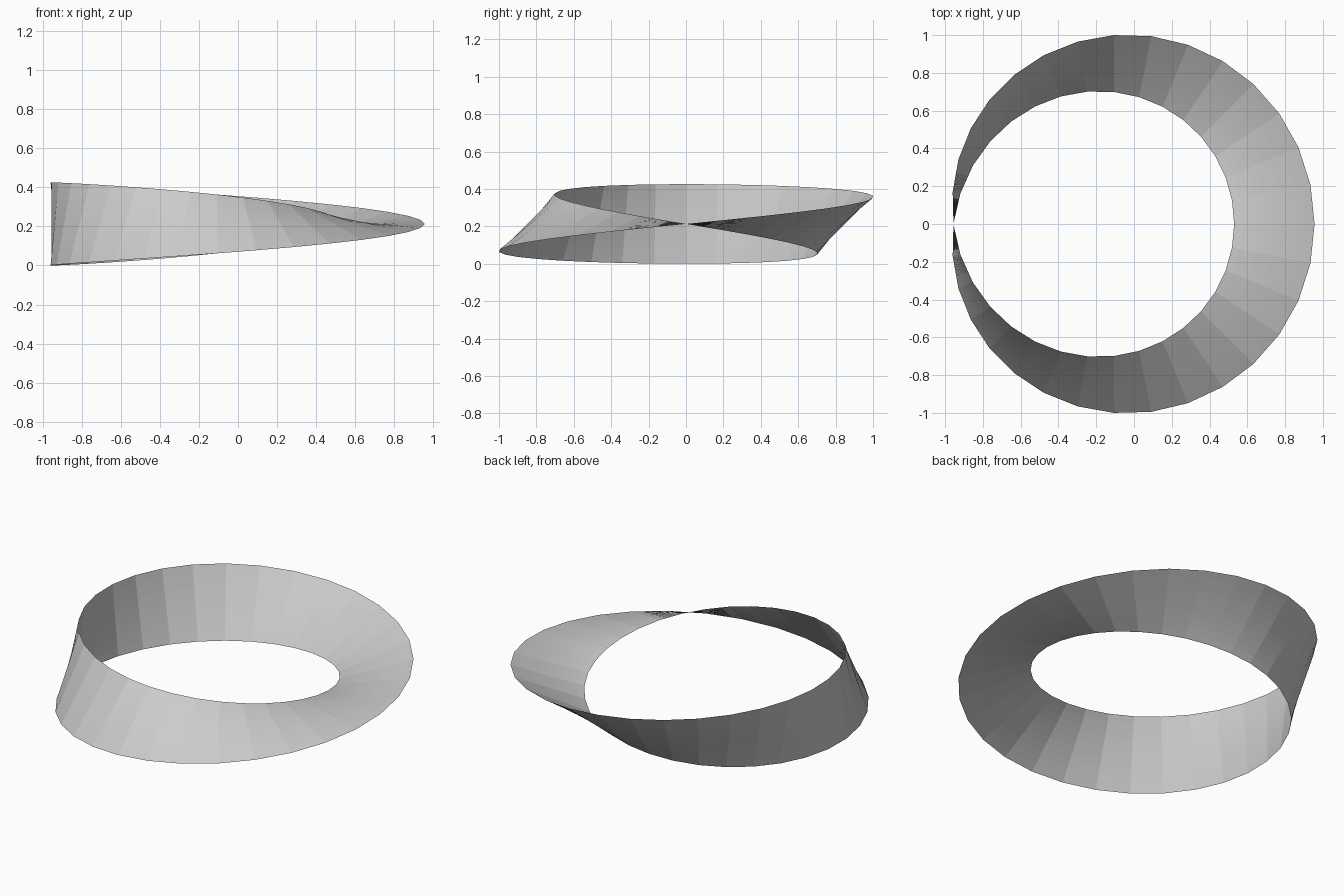
import bpy
from math import sin, cos, pi

if "Cube" in bpy.data.objects:
    bpy.data.objects.remove(bpy.data.objects["Cube"])

R = 0.8495       # centre-line radius
W = 0.2128       # half width of the band
SEG, ROWS = 32, 10

# Rows of points across the band, half a twist over one full turn
verts = []
for i in range(SEG):
    t = 2 * pi * i / SEG
    for j in range(ROWS + 1):
        s = W * (2 * j / ROWS - 1)
        r = R + s * cos(t / 2)
        verts.append((r * cos(t) - W / 2, r * sin(t), W + s * sin(t / 2)))


# Past the seam the row order is reversed, which closes the one-sided band
def idx(i, j):
    return i * (ROWS + 1) + j if i < SEG else ROWS - j


faces = [(idx(i, j), idx(i + 1, j), idx(i + 1, j + 1), idx(i, j + 1))
         for i in range(SEG) for j in range(ROWS)]

mesh = bpy.data.meshes.new("twisted_band")
mesh.from_pydata(verts, [], faces)
band = bpy.data.objects.new("twisted_band", mesh)
bpy.context.collection.objects.link(band)
